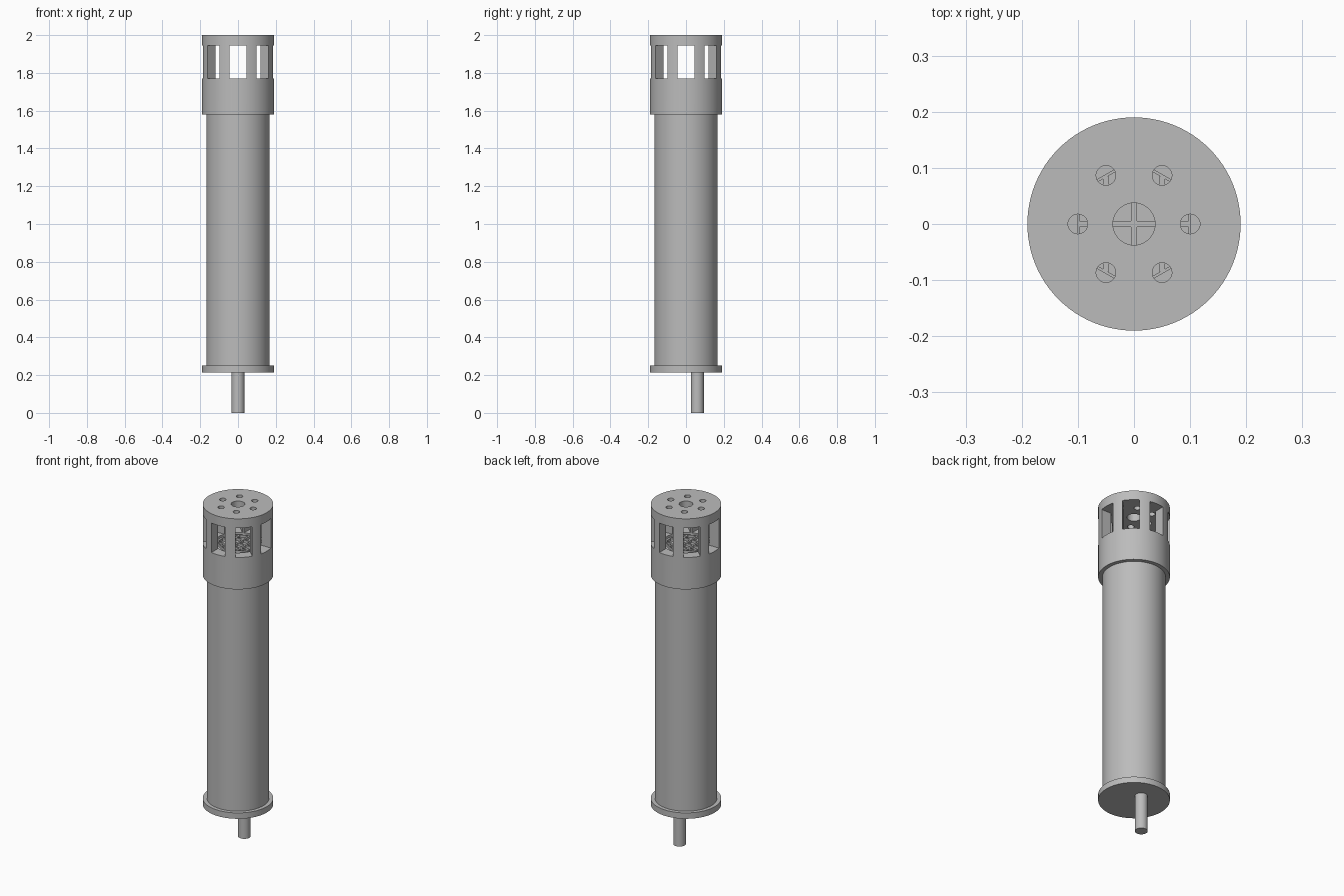
import bpy, bmesh, math
from mathutils import Matrix

if "Cube" in bpy.data.objects:
    bpy.data.objects.remove(bpy.data.objects["Cube"])

gray = bpy.data.materials.new("plain gray")
gray.diffuse_color = (0.5, 0.5, 0.5, 1)
gray.use_nodes = True
gray.node_tree.nodes["Principled BSDF"].inputs["Base Color"].default_value = gray.diffuse_color


def finish(bm, name, smooth=True):
    me = bpy.data.meshes.new(name)
    bm.to_mesh(me)
    bm.free()
    me.materials.append(gray)
    ob = bpy.data.objects.new(name, me)
    bpy.context.collection.objects.link(ob)
    bpy.ops.object.select_all(action='DESELECT')
    ob.select_set(True)
    bpy.context.view_layer.objects.active = ob
    if smooth:
        bpy.ops.object.shade_smooth_by_angle(angle=math.radians(30))
    return ob


def add_cyl(bm, r, z0, z1, x=0, y=0, n=96):
    bmesh.ops.create_cone(bm, cap_ends=True, segments=n, radius1=r, radius2=r, depth=z1 - z0,
                          matrix=Matrix.Translation((x, y, (z0 + z1) / 2)))


def add_box(bm, size, center, angle=0):
    m = Matrix.Rotation(angle, 4, 'Z') @ Matrix.Translation(center) @ Matrix.Diagonal((*size, 1))
    bmesh.ops.create_cube(bm, size=1, matrix=m)


def cylinder(name, r, z0, z1, x=0, y=0, n=96):
    bm = bmesh.new()
    add_cyl(bm, r, z0, z1, x, y, n)
    return finish(bm, name)


def cut(ob, bm, name):
    cutter = finish(bm, name, False)
    cutter.hide_render = True
    cutter.hide_set(True)
    mod = ob.modifiers.new(name, 'BOOLEAN')
    mod.operation = 'DIFFERENCE'
    mod.solver = 'EXACT'
    mod.object = cutter


# Stem, base flange and main tube
cylinder("inlet_stem", 0.034, 0, 0.22, y=0.06, n=48)
cylinder("base_flange", 0.19, 0.215, 0.25)
cylinder("main_tube", 0.168, 0.245, 1.6)

# Head with a chamber, eight windows and a drilled lid
FLOOR, TOP = 1.755, 1.77
head = cylinder("vented_head", 0.19, 1.58, 2.0)

bm = bmesh.new()
add_cyl(bm, 0.13, FLOOR, 1.945)
cut(head, bm, "chamber_cutter")

bm = bmesh.new()
for i in range(8):
    add_box(bm, (0.15, 0.09, 0.175), (0.185, 0, 1.8575), i * math.pi / 4)
cut(head, bm, "window_cutter")

bm = bmesh.new()
add_cyl(bm, 0.0375, 1.92, 2.05, n=48)
for i in range(6):
    a = i * math.pi / 3
    add_cyl(bm, 0.0175, 1.92, 2.05, 0.1 * math.cos(a), 0.1 * math.sin(a), 32)
cut(head, bm, "lid_hole_cutter")

# Square grid inside a hexagonal frame on the chamber floor
bm = bmesh.new()
h, zc = TOP - FLOOR + 0.004, (TOP + FLOOR) / 2 - 0.002
for i in range(6):
    add_box(bm, (0.005, 0.115, h), (0.0995, 0, zc), i * math.pi / 3)
for k in (-0.05, 0, 0.05):
    add_box(bm, (0.196, 0.01, h), (0, k, zc))
    reach = (0.098 - 0.5 * abs(k)) / math.cos(math.pi / 6)
    add_box(bm, (0.01, 2 * reach, h), (k, 0, zc))
finish(bm, "floor_grate", False)
